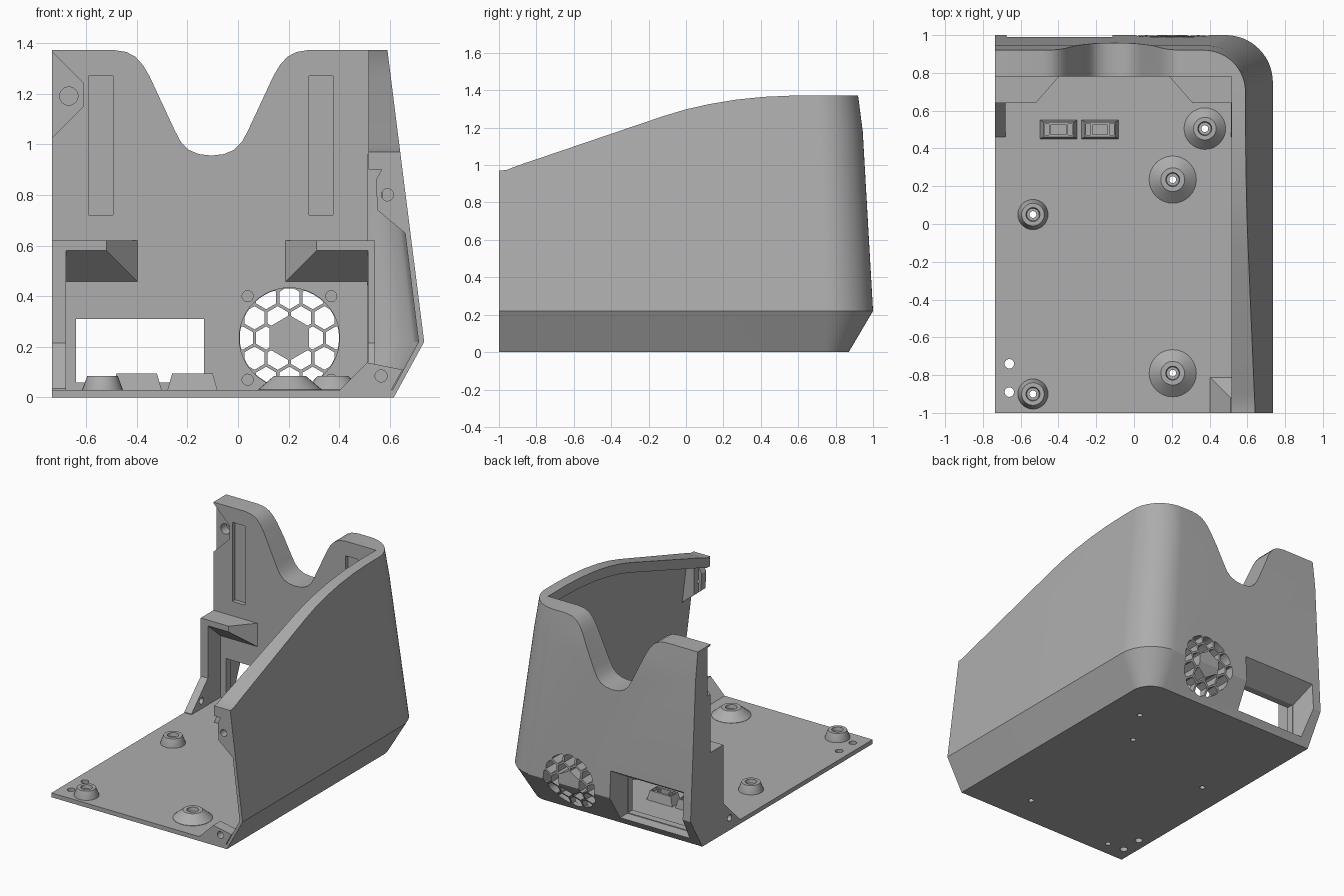
import bpy, bmesh, math
from mathutils import Vector

old = bpy.data.objects.get("Cube")
if old:
    bpy.data.objects.remove(old, do_unlink=True)

grey = bpy.data.materials.new("matte grey plastic")
grey.use_nodes = True
grey.diffuse_color = (0.42, 0.42, 0.42, 1)
grey.node_tree.nodes["Principled BSDF"].inputs["Base Color"].default_value = (0.42, 0.42, 0.42, 1)


def finish(name, bm):
    bmesh.ops.recalc_face_normals(bm, faces=bm.faces)
    mesh = bpy.data.meshes.new(name)
    bm.to_mesh(mesh)
    bm.free()
    mesh.materials.append(grey)
    obj = bpy.data.objects.new(name, mesh)
    bpy.context.scene.collection.objects.link(obj)
    return obj


def loft(name, rings):
    """Closed solid through rings of equal point count."""
    bm = bmesh.new()
    loops = [[bm.verts.new(p) for p in ring] for ring in rings]
    n = len(loops[0])
    for a, b in zip(loops, loops[1:]):
        for i in range(n):
            j = (i + 1) % n
            bm.faces.new((a[i], a[j], b[j], b[i]))
    bm.faces.new(loops[0])
    bm.faces.new(loops[-1])
    return finish(name, bm)


def prism_y(name, pts, y0, y1):
    return loft(name, [[(x, y, z) for x, z in pts] for y in (y0, y1)])


def prism_x(name, pts, x0, x1):
    return loft(name, [[(x, y, z) for y, z in pts] for x in (x0, x1)])


def box(name, x0, x1, y0, y1, z0, z1):
    return prism_y(name, [(x0, z0), (x1, z0), (x1, z1), (x0, z1)], y0, y1)


def ngon(cx, cy, r, n, turn=0.0):
    return [(cx + r * math.cos(turn + math.tau * i / n),
             cy + r * math.sin(turn + math.tau * i / n)) for i in range(n)]


def hull(name, pts):
    bm = bmesh.new()
    for p in pts:
        bm.verts.new(p)
    out = bmesh.ops.convex_hull(bm, input=bm.verts)
    bmesh.ops.delete(bm, geom=[v for v in bm.verts if not v.link_faces], context='VERTS')
    bmesh.ops.dissolve_limit(bm, angle_limit=0.01, verts=bm.verts, edges=bm.edges)
    return finish(name, bm)


def boolean(obj, tool, op='DIFFERENCE'):
    mod = obj.modifiers.new("cut", 'BOOLEAN')
    mod.operation, mod.object, mod.solver = op, tool, 'EXACT'
    deps = bpy.context.evaluated_depsgraph_get()
    mesh = bpy.data.meshes.new_from_object(obj.evaluated_get(deps))
    obj.modifiers.clear()
    obj.data = mesh
    bpy.data.objects.remove(tool, do_unlink=True)


def outline(z, left, front, right, back, r):
    """Plan outline with one rounded corner at the back right."""
    arc = [(right - r + r * math.cos(a), back - r + r * math.sin(a), z)
           for a in (math.pi / 2 * i / 16 for i in range(17))]
    return [(left, front, z), (right, front, z)] + arc + [(left, back, z)]


# Outer body: sloped skirt, leaning walls
shell = loft("enclosure_shell", [
    outline(0, -0.735, -1, 0.615, 0.87, 0.14),
    outline(0.22, -0.735, -1, 0.735, 1.0, 0.25),
    outline(1.18, -0.735, -1, 0.614, 0.945, 0.23),
    outline(1.372, -0.735, -1, 0.59, 0.92, 0.22)])

# Sloping top edge of the side wall
top = [(-1, 0.97), (-0.96, 0.974), (-0.9, 0.997), (-0.4, 1.167), (-0.12, 1.262),
       (0, 1.298), (0.12, 1.325), (0.27, 1.35), (0.42, 1.365), (0.58, 1.372)]
boolean(shell, prism_x("top_cutter", [(-1.2, 0.97)] + top + [(0.58, 1.6), (-1.2, 1.6)], -1, 1))

# Main cavity, then the deeper cavity under the thick rim
boolean(shell, box("cavity", -1, 0.515, -1.2, 0.78, 0.03, 1.6))
deep = loft("deep_cavity", [
    outline(0.03, 0.3, -1.2, 0.61, 0.78, 0.1),
    outline(0.22, 0.3, -1.2, 0.713, 0.8, 0.17),
    outline(1.372, 0.3, -1.2, 0.57, 0.78, 0.1)])
under = [(y, z - 0.07) for y, z in top]
boolean(deep, prism_x("under_rim", [(-1.3, -0.1), (-1.3, 0.9)] + under + [(1.2, 1.302), (1.2, -0.1)],
                      -1, 1), 'INTERSECT')
boolean(deep, box("back_keep", -1, 0.512, 0.78, 1.2, -1, 2))
boolean(shell, deep)

# U-shaped dip in the back wall
half = [(0.05, 0.961), (0.09, 0.978), (0.12, 1.008), (0.145, 1.055), (0.245, 1.27),
        (0.27, 1.312), (0.3, 1.345), (0.335, 1.364), (0.39, 1.373), (0.39, 1.6)]
mid = -0.105
dip = [(mid - x, z) for x, z in reversed(half)] + [(mid, 0.955)] + [(mid + x, z) for x, z in half]
boolean(shell, prism_y("dip_cutter", dip, 0.6, 1.2))

# Rear window with a flared outer pocket
boolean(shell, box("window", -0.64, -0.135, 0.6, 1.2, 0.06, 0.31))
boolean(shell, hull("pocket", [(x, 0.83, z) for x in (-0.645, -0.13) for z in (0.055, 0.31)] +
                    [(x, 1.03, z) for x in (-0.68, -0.11) for z in (0.035, 0.43)]))

# Slots and corner recess on the inner back face
for x in (-0.59, 0.28):
    boolean(shell, box("slot", x, x + 0.096, 0.7, 0.81, 0.72, 1.27))
boolean(shell, prism_y("corner_recess", [(-0.8, 1.43), (-0.61, 1.24), (-0.61, 1.15), (-0.8, 0.96)],
                       0.7, 0.815))
boolean(shell, prism_y("corner_hole", ngon(-0.668, 1.19, 0.036, 24), 0.7, 0.88))

# Round fan bore with a honeycomb grille and screw holes
fx, fz = 0.203, 0.235
boolean(shell, prism_y("fan_bore", ngon(fx, fz, 0.198, 48), 0.7, 0.865))
bm = bmesh.new()
pitch = 0.092
for row in range(-3, 4):
    for col in range(-4, 5):
        cx = fx + pitch * (col + 0.5 * (row % 2))
        cz = fz + pitch * row * 0.866
        if math.hypot(cx - fx, cz - fz) > 0.25:
            continue
        a, b = [[bm.verts.new((x, y, z)) for x, z in ngon(cx, cz, pitch * 0.5, 6, math.pi / 6)]
                for y in (0.8, 1.1)]
        bm.faces.new(a)
        bm.faces.new(b)
        for i in range(6):
            bm.faces.new((a[i], a[i - 1], b[i - 1], b[i]))
cells = finish("honeycomb", bm)
boolean(cells, prism_y("fan_round", ngon(fx, fz, 0.196, 48), 0.7, 1.2), 'INTERSECT')
boolean(cells, prism_y("fan_hub", ngon(fx, fz, 0.09, 6, math.pi / 6), 0.7, 1.2))
boolean(shell, cells)
for sx in (-1, 1):
    for sz in (-1, 1):
        boolean(shell, prism_y("fan_screw", ngon(fx + sx * 0.165, fz + sz * 0.165, 0.022, 20), 0.7, 0.86))

# Standoffs (x, y, base radius, top radius) and floor holes
posts = [(-0.535, 0.05, 0.08, 0.06), (-0.535, -0.9, 0.08, 0.06), (0.205, 0.235, 0.125, 0.063),
         (0.205, -0.79, 0.125, 0.063), (0.375, 0.505, 0.11, 0.06)]
holes = [(x, y, 0.018) for x, y, _, _ in posts] + [(-0.66, -0.74, 0.025), (-0.66, -0.89, 0.025)]
for x, y, r in holes:
    boolean(shell, loft("floor_hole", [[(a, b, z) for a, b in ngon(x, y, r, 24)] for z in (-0.1, 0.1)]))
parts = [shell]
for x, y, base, tip in posts:
    prof = [(base, 0.025), (base, 0.032), (tip, 0.085), (0.037, 0.085), (0.033, 0.06),
            (0.018, 0.06), (0.018, 0.025)]
    bm = bmesh.new()
    rings = [[bm.verts.new((a, b, z)) for a, b in ngon(x, y, r, 32)] for r, z in prof]
    for k in range(len(rings)):
        p, q = rings[k - 1], rings[k]
        for i in range(32):
            bm.faces.new((p[i - 1], p[i], q[i], q[i - 1]))
    parts.append(finish("standoff", bm))

# Shelf brackets with sloped undersides, and their side legs
def bracket(name, x_wall, x_full, x_tip):
    pts = [(x, 0.64, z) for x in (x_wall, x_full) for z in (0.58, 0.62)]
    pts += [(x, 0.8, z) for x in (x_wall, x_tip) for z in (0.44, 0.62)]
    return hull(name, pts)

parts += [bracket("left_shelf", -0.735, -0.52, -0.38), bracket("right_shelf", 0.535, 0.31, 0.17)]
leg = [(0.46, 0.01), (0.46, 0.035), (0.64, 0.215), (0.64, 0.62), (0.8, 0.62), (0.8, 0.01)]
for name, x0, x1 in (("left_leg", -0.735, -0.68), ("right_leg", 0.513, 0.54)):
    obj = prism_x(name, leg, x0, x1)
    boolean(obj, prism_x("leg_hole", ngon(0.57, 0.085, 0.022, 20), x0 - 0.1, x1 + 0.1))
    parts.append(obj)

# Floor clips: tapered blocks with a pocket each
for x in (-0.5, -0.28):
    clip = hull("cable_clip", [(x + a, y, 0.025) for a in (0, 0.2) for y in (0.45, 0.55)] +
                [(x + a, y, 0.095) for a in (0.02, 0.18) for y in (0.46, 0.54)])
    boolean(clip, box("clip_pocket", x + 0.06, x + 0.14, 0.475, 0.525, 0.04, 0.2))
    for a in (0.025, 0.15):
        boolean(clip, box("clip_notch", x + a, x + a + 0.025, 0.47, 0.53, 0.05, 0.2))
    parts.append(clip)

# Screw tabs on the front end of the side wall
low = hull("lower_screw_tab", [(0.4, -1, 0.028), (0.4, -0.81, 0.028), (0.51, -1, 0.138), (0.51, -0.92, 0.138),
                               (0.65, -1, 0.11), (0.6, -1, 0.02), (0.6, -0.81, 0.028), (0.64, -0.92, 0.11)])
boolean(low, prism_y("low_hole", ngon(0.565, 0.085, 0.024, 20), -1.1, -0.94))
high = prism_y("upper_screw_tab", [(0.55, 0.74), (0.67, 0.64), (0.645, 0.93), (0.53, 0.95), (0.568, 0.9),
                                   (0.545, 0.86)], -1, -0.9)
boolean(high, prism_y("tab_slope", [(0.4, 0.5), (0.57, 0.5), (0.57, 1.1), (0.4, 1.1)], -0.95, -0.85))
boolean(high, prism_y("high_hole", ngon(0.59, 0.8, 0.024, 20), -1.1, -0.94))
parts += [low, high]

# Smooth curved areas, keep crisp edges
bpy.ops.object.select_all(action='DESELECT')
for obj in parts:
    obj.select_set(True)
bpy.context.view_layer.objects.active = shell
bpy.ops.object.shade_smooth_by_angle(angle=math.radians(28))
